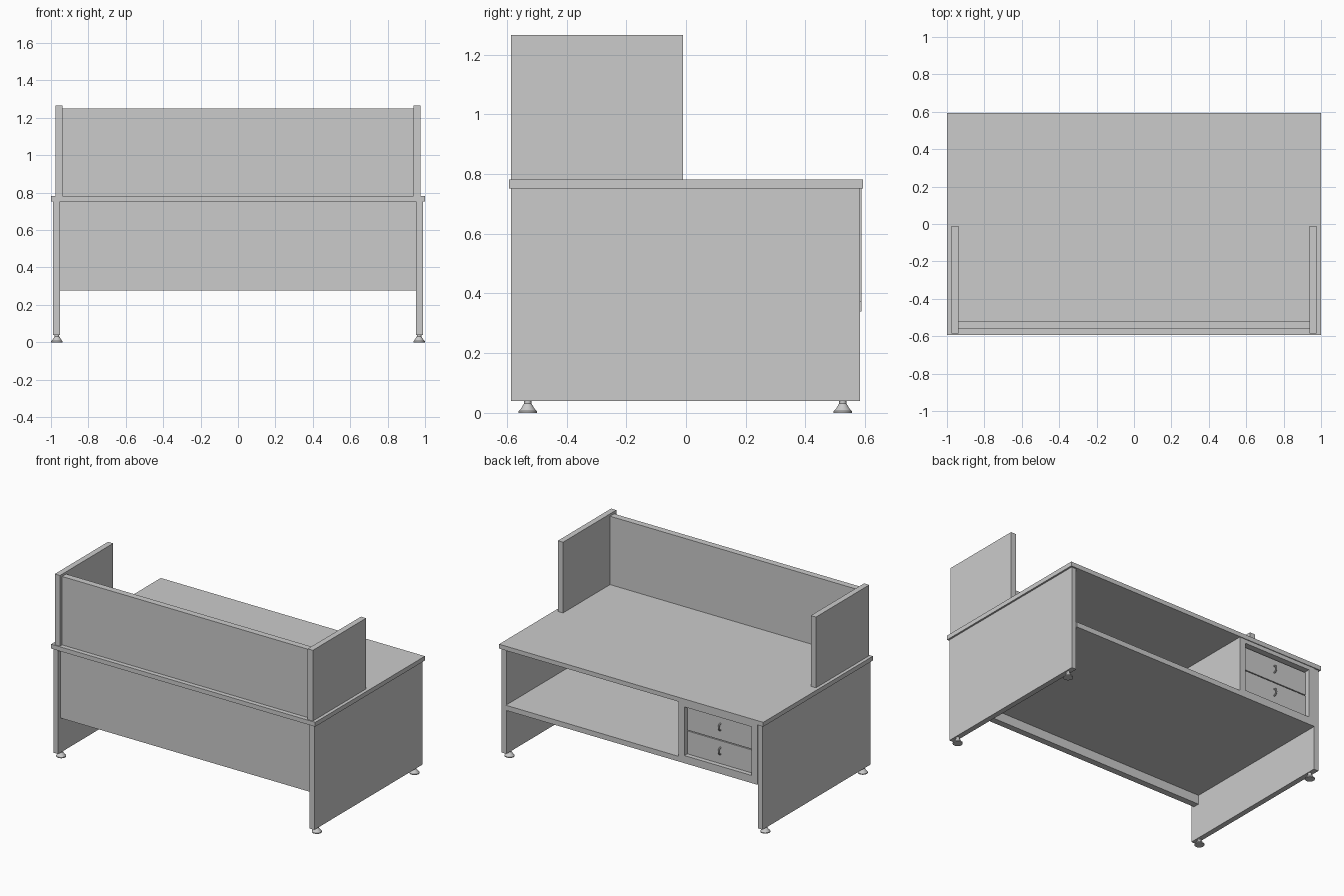
import bpy, bmesh, math
from mathutils import Matrix, Vector

if "Cube" in bpy.data.objects:
    bpy.data.objects.remove(bpy.data.objects["Cube"])


def box(name, x, y, z):
    """Board spanning the given (min, max) ranges."""
    bm = bmesh.new()
    bmesh.ops.create_cube(bm, size=1)
    size = Vector((x[1] - x[0], y[1] - y[0], z[1] - z[0]))
    mid = Vector((sum(x), sum(y), sum(z))) / 2
    bm.transform(Matrix.Translation(mid) @ Matrix.Diagonal(size).to_4x4())
    return finish(name, bm)


def finish(name, bm):
    me = bpy.data.meshes.new(name)
    bmesh.ops.recalc_face_normals(bm, faces=bm.faces)
    bm.to_mesh(me)
    bm.free()
    ob = bpy.data.objects.new(name, me)
    bpy.context.collection.objects.link(ob)
    return ob


def smooth(ob):
    bpy.ops.object.select_all(action='DESELECT')
    ob.select_set(True)
    bpy.context.view_layer.objects.active = ob
    bpy.ops.object.shade_smooth_by_angle(angle=math.radians(35))


def foot(name, x, y):
    """Lathed levelling foot."""
    profile = [(0, 0), (.031, 0), (.031, .006), (.024, .012), (.015, .027), (.012, .031), (.012, .041), (0, .041)]
    bm = bmesh.new()
    vs = [bm.verts.new((r, 0, z)) for r, z in profile]
    es = [bm.edges.new(p) for p in zip(vs, vs[1:])]
    bmesh.ops.spin(bm, geom=vs + es, cent=(0, 0, 0), axis=(0, 0, 1), angle=math.tau, steps=24)
    bmesh.ops.remove_doubles(bm, verts=bm.verts, dist=1e-5)
    bm.transform(Matrix.Translation((x, y, 0)))
    smooth(finish(name, bm))


def pull(name, x, y, z):
    """Half-ring drawer pull, standing in the vertical plane."""
    bm = bmesh.new()
    ring = bmesh.ops.create_circle(bm, segments=10, radius=.005, cap_ends=True)
    bmesh.ops.translate(bm, verts=ring['verts'], vec=(.023, 0, 0))
    bmesh.ops.rotate(bm, verts=ring['verts'], matrix=Matrix.Rotation(math.pi / 2, 3, 'X'))
    ends = bmesh.ops.spin(bm, geom=bm.verts[:] + bm.edges[:] + bm.faces[:], cent=(0, 0, 0),
                          axis=(0, 0, 1), angle=math.pi, steps=12)
    bmesh.ops.remove_doubles(bm, verts=bm.verts, dist=1e-6)
    # x -> z so that the arch bulges towards +y
    bm.transform(Matrix.Translation((x, y, z)) @ Matrix.Rotation(math.pi / 2, 4, 'Y'))
    smooth(finish(name, bm))


# Desk top
box("desk_top", (-1, 1), (-.593, .593), (.752, .782))

# Leg panels, raised side screens and feet
for s, side in ((-1, "left"), (1, "right")):
    def span(a, b):
        return tuple(sorted((s * a, s * b)))
    box(side + "_leg_panel", span(.952, .988), (-.586, .583), (.04, .752))
    box(side + "_screen", span(.938, .977), (-.586, -.01), (.782, 1.266))
    foot(side + "_front_foot", s * .968, -.53)
    foot(side + "_back_foot", s * .968, .525)

# Front screen and modesty panel
box("front_screen", (-.938, .938), (-.562, -.518), (.782, 1.25))
box("modesty_panel", (-.952, .952), (-.562, -.518), (.278, .752))

# Under-desk shelf
box("shelf", (-.952, .952), (-.518, .588), (.34, .375))

# Drawer cabinet frame
box("cabinet_divider", (-.40, -.355), (-.518, .588), (.375, .752))
box("cabinet_side", (-.952, -.908), (-.518, .588), (.375, .752))
box("cabinet_top_rail", (-.908, -.40), (-.518, .588), (.725, .752))
box("cabinet_bottom_rail", (-.908, -.40), (-.518, .588), (.375, .392))

# Drawers with pulls
for name, z0, z1 in (("lower", .394, .551), ("upper", .557, .715)):
    box(name + "_drawer_front", (-.904, -.404), (.538, .56), (z0, z1))
    pull(name + "_drawer_pull", -.654, .558, (z0 + z1) / 2 + .01)
